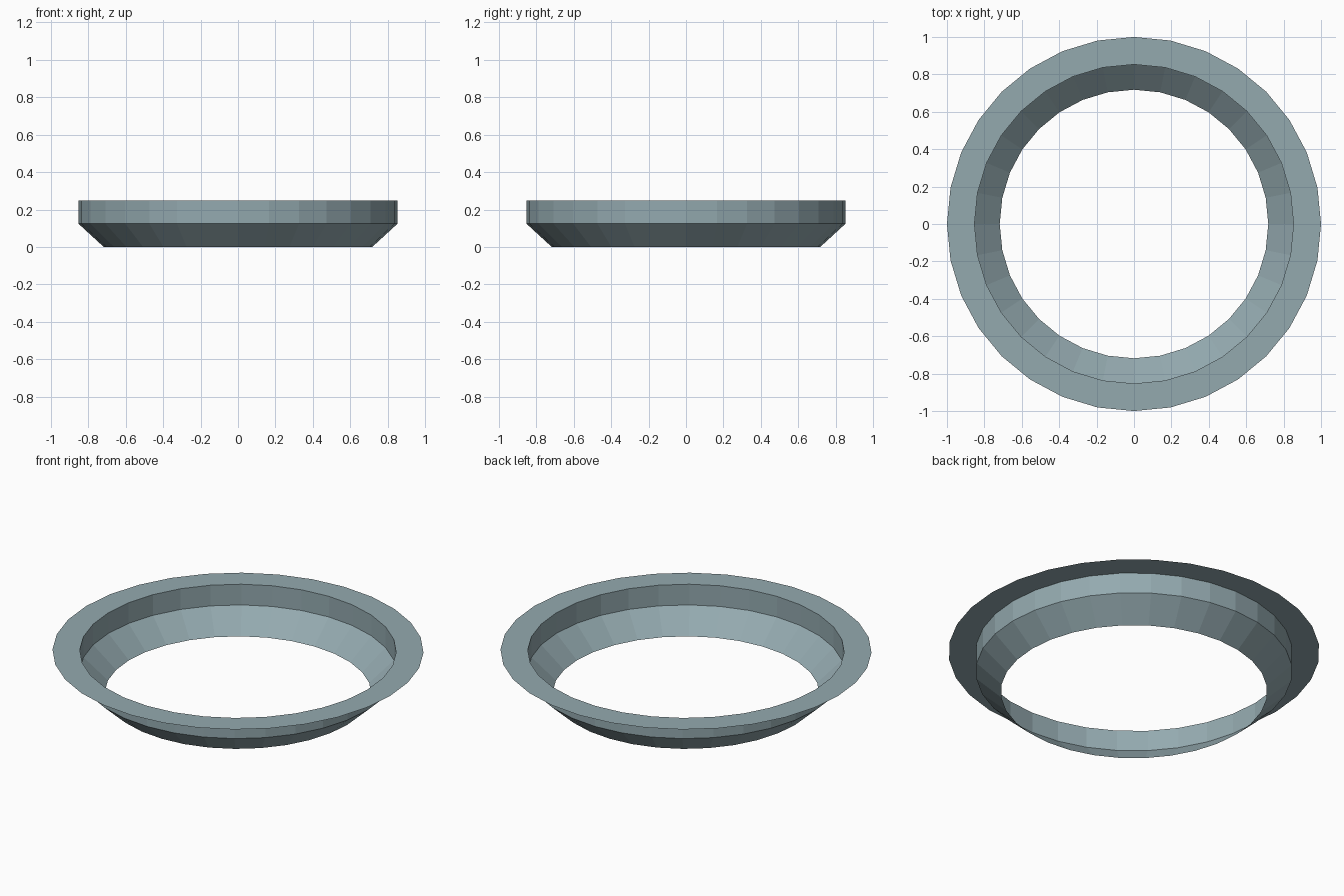
import bpy, bmesh, math

if "Cube" in bpy.data.objects:
    bpy.data.objects.remove(bpy.data.objects["Cube"])

SEGMENTS = 32
# Sheet profile (radius, height): flat rim, straight wall, tapered skirt
PROFILE = [(1.0, 0.247), (0.853, 0.247), (0.853, 0.124), (0.718, 0.0)]

# Revolve the profile as an open, single-skin ring
bm = bmesh.new()
rings = []
for r, z in PROFILE:
    rings.append([bm.verts.new((r * math.cos(a), r * math.sin(a), z))
                  for a in (2 * math.pi * i / SEGMENTS for i in range(SEGMENTS))])
for outer, inner in zip(rings, rings[1:]):
    for i in range(SEGMENTS):
        j = (i + 1) % SEGMENTS
        # winding faces up and towards the axis
        bm.faces.new((outer[i], outer[j], inner[j], inner[i]))

mesh = bpy.data.meshes.new("flanged_ring")
bm.to_mesh(mesh)
bm.free()

# Blue-grey metal
metal = bpy.data.materials.new("blue_grey_metal")
metal.diffuse_color = (0.295, 0.40, 0.43, 1.0)
metal.use_nodes = True
metal.node_tree.nodes["Principled BSDF"].inputs["Base Color"].default_value = metal.diffuse_color
mesh.materials.append(metal)
bpy.context.collection.objects.link(bpy.data.objects.new("flanged_ring", mesh))
